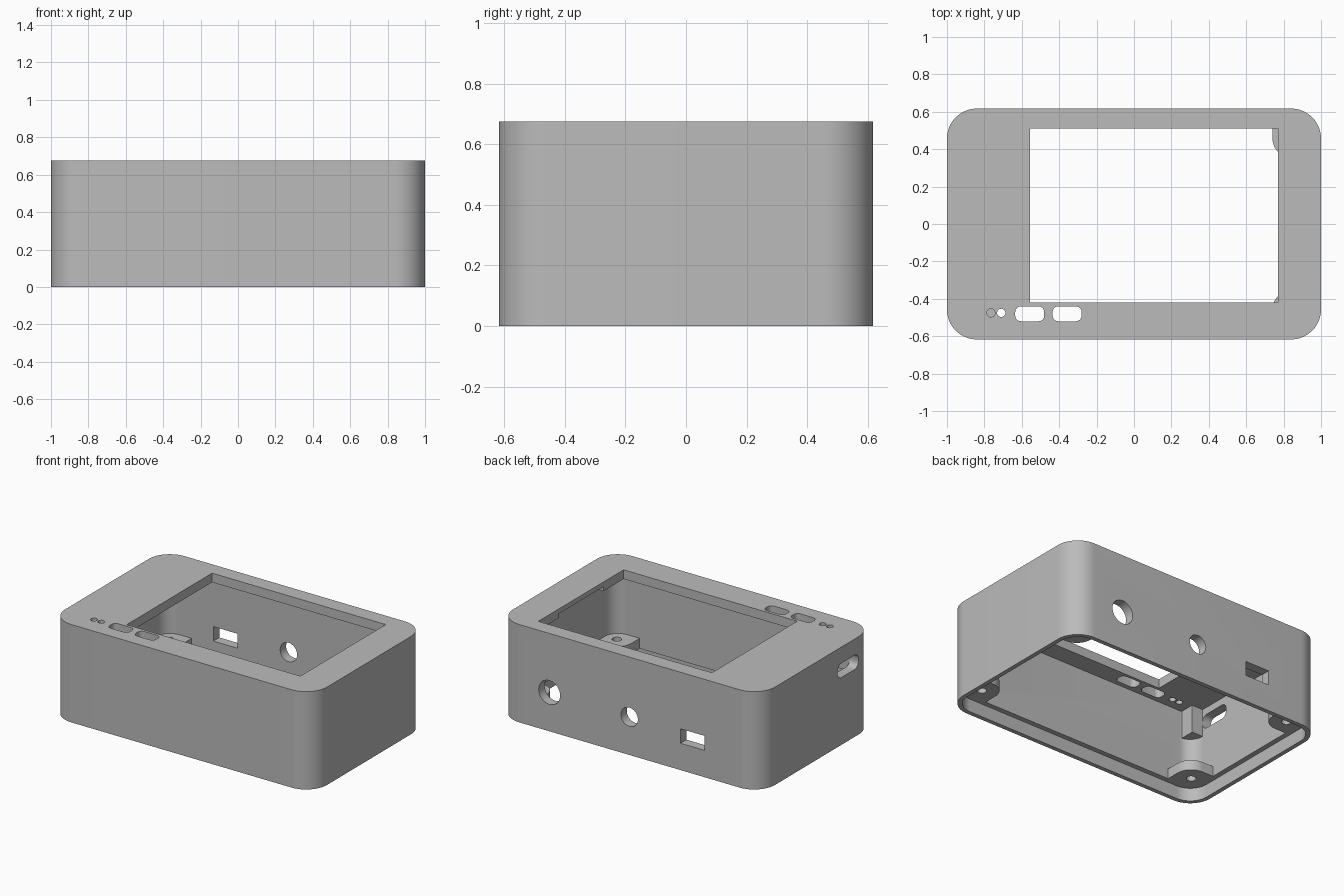
import bpy
import bmesh
from math import cos, sin, pi, radians

cube = bpy.data.objects.get("Cube")
if cube:
    bpy.data.objects.remove(cube, do_unlink=True)

grey = bpy.data.materials.new("plain grey plastic")
grey.use_nodes = True
COLOUR = (0.5, 0.5, 0.5, 1)
grey.diffuse_color = COLOUR
grey.node_tree.nodes["Principled BSDF"].inputs["Base Color"].default_value = COLOUR

# Where profile coordinates (a, b) and depth c go for each extrusion axis
AXES = {
    "z": lambda a, b, c: (a, b, c),
    "y": lambda a, b, c: (a, c, b),
    "x": lambda a, b, c: (c, a, b),
}


def prism(name, a, b, depth, r=0.0, axis="z", steps=12):
    """Rounded rectangle spanning a and b, extruded through depth."""
    place = AXES[axis]
    corners = [(a[1] - r, b[1] - r), (a[0] + r, b[1] - r),
               (a[0] + r, b[0] + r), (a[1] - r, b[0] + r)]
    bm = bmesh.new()
    rings = []
    for c in depth:
        ring = []
        for k, (ca, cb) in enumerate(corners):
            for i in range(steps + 1 if r else 1):
                t = (k + i / steps) * pi / 2
                ring.append(bm.verts.new(place(ca + r * cos(t), cb + r * sin(t), c)))
        rings.append(ring)
    low, high = rings
    n = len(low)
    bm.faces.new(low)
    bm.faces.new(high)
    for i in range(n):
        j = (i + 1) % n
        bm.faces.new((low[i], low[j], high[j], high[i]))
    bmesh.ops.remove_doubles(bm, verts=bm.verts, dist=1e-5)
    bmesh.ops.recalc_face_normals(bm, faces=bm.faces)
    mesh = bpy.data.meshes.new(name)
    bm.to_mesh(mesh)
    bm.free()
    mesh.materials.append(grey)
    obj = bpy.data.objects.new(name, mesh)
    bpy.context.scene.collection.objects.link(obj)
    return obj


def hole(name, a, b, r, depth, axis="z"):
    return prism(name, (a - r, a + r), (b - r, b + r), depth, r, axis, 8)


def cut(target, cutter):
    """Subtract the cutter for good and throw it away."""
    cutter.hide_render = True
    mod = target.modifiers.new("cut", "BOOLEAN")
    mod.operation = "DIFFERENCE"
    mod.solver = "EXACT"
    mod.object = cutter
    bpy.context.view_layer.objects.active = target
    bpy.ops.object.modifier_apply(modifier=mod.name)
    bpy.data.objects.remove(cutter, do_unlink=True)


W, D, H = 1.0, 0.617, 0.675
WALL, LIP, LEDGE, ROOF = 0.065, 0.03, 0.09, 0.612
SIGNS = [(sx, sy) for sx in (-1, 1) for sy in (-1, 1)]


def span(lo, hi, sign):
    return tuple(sorted((lo * sign, hi * sign)))


# Outer body with rounded upright corners
case = prism("enclosure_case", (-W, W), (-D, D), (0, H), 0.16, steps=16)

# Hollow interior, leaving material for the corner bosses and port block
x, y = W - WALL, D - WALL
cavity = prism("cavity", (-x, x), (-y, y), (0.05, ROOF), 0.1, steps=16)
for sx, sy in SIGNS:
    cut(cavity, prism("boss_space", span(0.74, 1.3, sx), span(0.35, 1.0, sy),
                      (0, 0.16), 0.11))
cut(cavity, prism("block_space", (-1.1, -0.85), (-0.8, -0.45), (0.42, 0.8)))
cut(case, cavity)

# Stepped recess for the base plate
x, y = W - LIP, D - LIP
cut(case, prism("lid_recess", (-x, x), (-y, y), (-0.1, LEDGE), 0.13, steps=16))

# Screw holes through the bosses
for sx, sy in SIGNS:
    cut(case, hole("screw_hole", 0.85 * sx, 0.46 * sy, 0.03, (0.02, 0.3)))

# Display window and its shallow cable relief under the roof
cut(case, prism("window", (-0.555, 0.77), (-0.42, 0.51), (0.5, 0.8)))
cut(case, prism("cable_relief", (0.7, 0.86), (-0.2, 0.29), (0.5, 0.642)))

# Two button slots and two indicator holes
for left in (-0.635, -0.435):
    cut(case, prism("button_slot", (left, left + 0.155), (-0.52, -0.44),
                    (0.5, 0.8), 0.03, steps=6))
for cx in (-0.765, -0.71):
    cut(case, hole("indicator_hole", cx, -0.475, 0.022, (0.5, 0.8)))

# Back openings: two round, one square-cornered
BACK = (0.5, 0.7)
cut(case, hole("large_round_port", 0.61, 0.268, 0.082, BACK, "y"))
cut(case, hole("small_round_port", 0.0, 0.262, 0.065, BACK, "y"))
cut(case, prism("square_port", (-0.575, -0.39), (0.185, 0.285), BACK, axis="y"))

# Side cable slot
cut(case, prism("side_slot", (-0.45, -0.224), (0.465, 0.563), (-1.1, -0.8),
                0.04, "x", 6))

# Smooth the rounded corners, keep the edges crisp
bpy.ops.object.select_all(action="DESELECT")
case.select_set(True)
bpy.context.view_layer.objects.active = case
bpy.ops.object.shade_smooth_by_angle(angle=radians(30))
